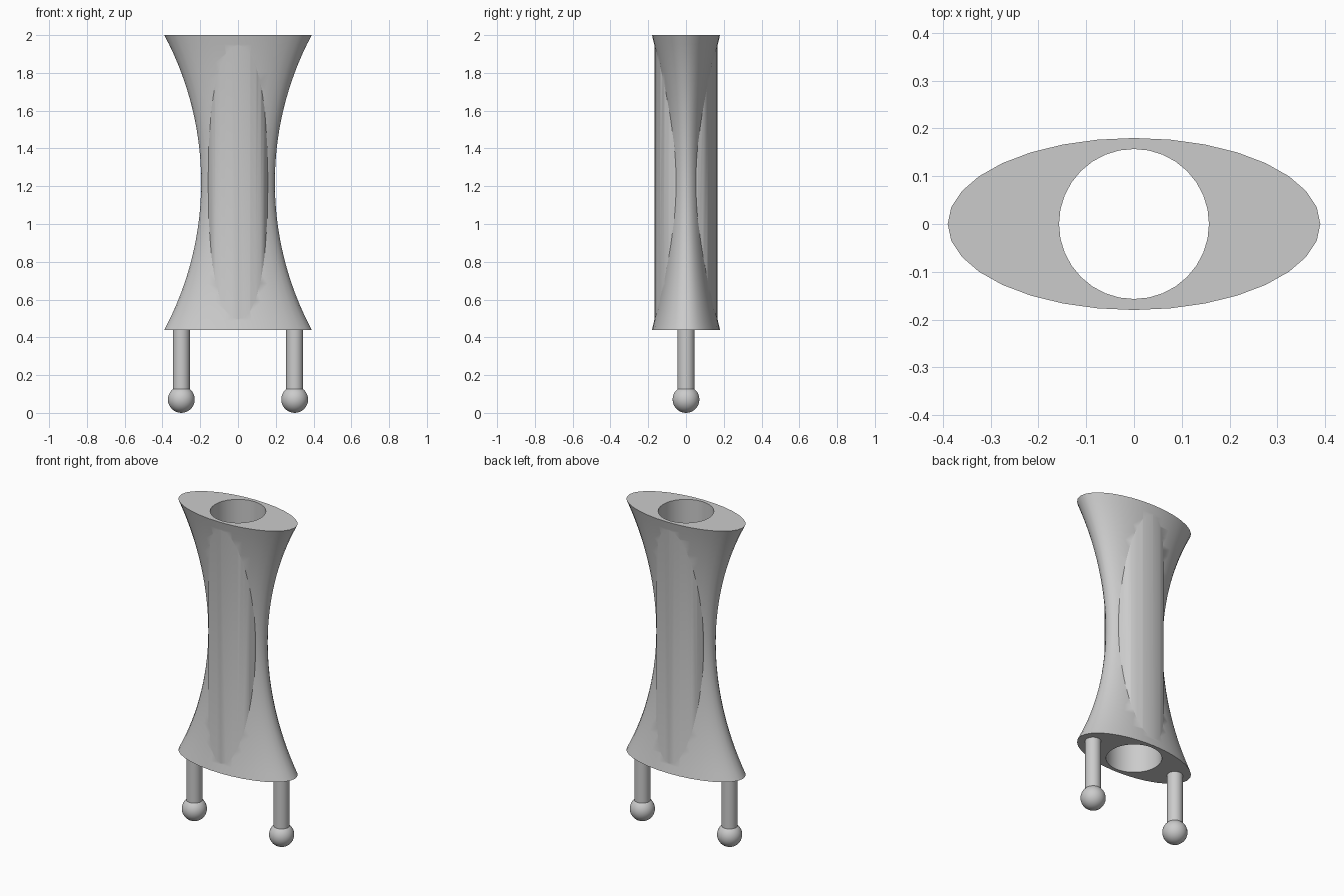
import bpy, bmesh, math

if "Cube" in bpy.data.objects:
    bpy.data.objects.remove(bpy.data.objects["Cube"])

BOTTOM, TOP = 0.44, 2.0
MID, HALF = (BOTTOM + TOP) / 2, (TOP - BOTTOM) / 2
END_X, END_Y, WAIST_X = 0.39, 0.18, 0.195

grey = bpy.data.materials.new("plain grey")
grey.use_nodes = True
colour = (0.6, 0.6, 0.6, 1)
grey.diffuse_color = colour
grey.node_tree.nodes["Principled BSDF"].inputs["Base Color"].default_value = colour


def smooth(obj):
    bpy.ops.object.select_all(action='DESELECT')
    obj.select_set(True)
    bpy.context.view_layer.objects.active = obj
    bpy.ops.object.shade_smooth_by_angle(angle=math.radians(30))


def loft(name, rings, sides=32):
    """Closed solid through elliptical rings given as (z, radius_x, radius_y)."""
    bm = bmesh.new()
    loops = []
    for z, rx, ry in rings:
        loops.append([bm.verts.new((rx * math.cos(math.tau * i / sides),
                                    ry * math.sin(math.tau * i / sides), z))
                      for i in range(sides)])
    for low, high in zip(loops, loops[1:]):
        for i in range(sides):
            j = (i + 1) % sides
            bm.faces.new((low[i], low[j], high[j], high[i]))
    bm.faces.new(loops[0][::-1])
    bm.faces.new(loops[-1])
    mesh = bpy.data.meshes.new(name)
    bm.to_mesh(mesh)
    bm.free()
    mesh.materials.append(grey)
    obj = bpy.data.objects.new(name, mesh)
    bpy.context.collection.objects.link(obj)
    return obj


def combine(obj, other, operation):
    """Apply a boolean and discard the helper solid."""
    mod = obj.modifiers.new(operation.lower(), 'BOOLEAN')
    mod.operation, mod.object, mod.solver = operation, other, 'EXACT'
    bpy.context.view_layer.objects.active = obj
    bpy.ops.object.modifier_apply(modifier=mod.name)
    bpy.data.objects.remove(other)


# Waisted elliptical body: its side follows a circular arc
sag = END_X - WAIST_X
arc_radius = (HALF ** 2 + sag ** 2) / (2 * sag)
rings = []
STEPS = 32
for k in range(STEPS + 1):
    dz = HALF * (2 * k / STEPS - 1)
    rx = WAIST_X + arc_radius - math.sqrt(arc_radius ** 2 - dz ** 2)
    rings.append((MID + dz, rx, rx * END_Y / END_X))
body = loft("body", rings)

# Round tube bulging out of the waist, with an open bore
tube = loft("tube", [(z, 0.167, 0.167) for z in (BOTTOM + 0.004, TOP - 0.004)])
combine(body, tube, 'UNION')
bore = loft("bore", [(z, 0.157, 0.157) for z in (BOTTOM - 0.1, TOP + 0.1)])
combine(body, bore, 'DIFFERENCE')
smooth(body)

# Two legs with ball feet
for side, x in (("left", 0.3), ("right", -0.3)):
    leg = loft(side + "_leg", [(z, 0.045, 0.045) for z in (0.12, BOTTOM + 0.005)])
    leg.location.x = x
    smooth(leg)
    bpy.ops.mesh.primitive_uv_sphere_add(segments=32, ring_count=16, radius=0.071,
                                         location=(x, 0, 0.071))
    foot = bpy.context.object
    foot.name = side + "_foot"
    foot.data.materials.append(grey)
    smooth(foot)
